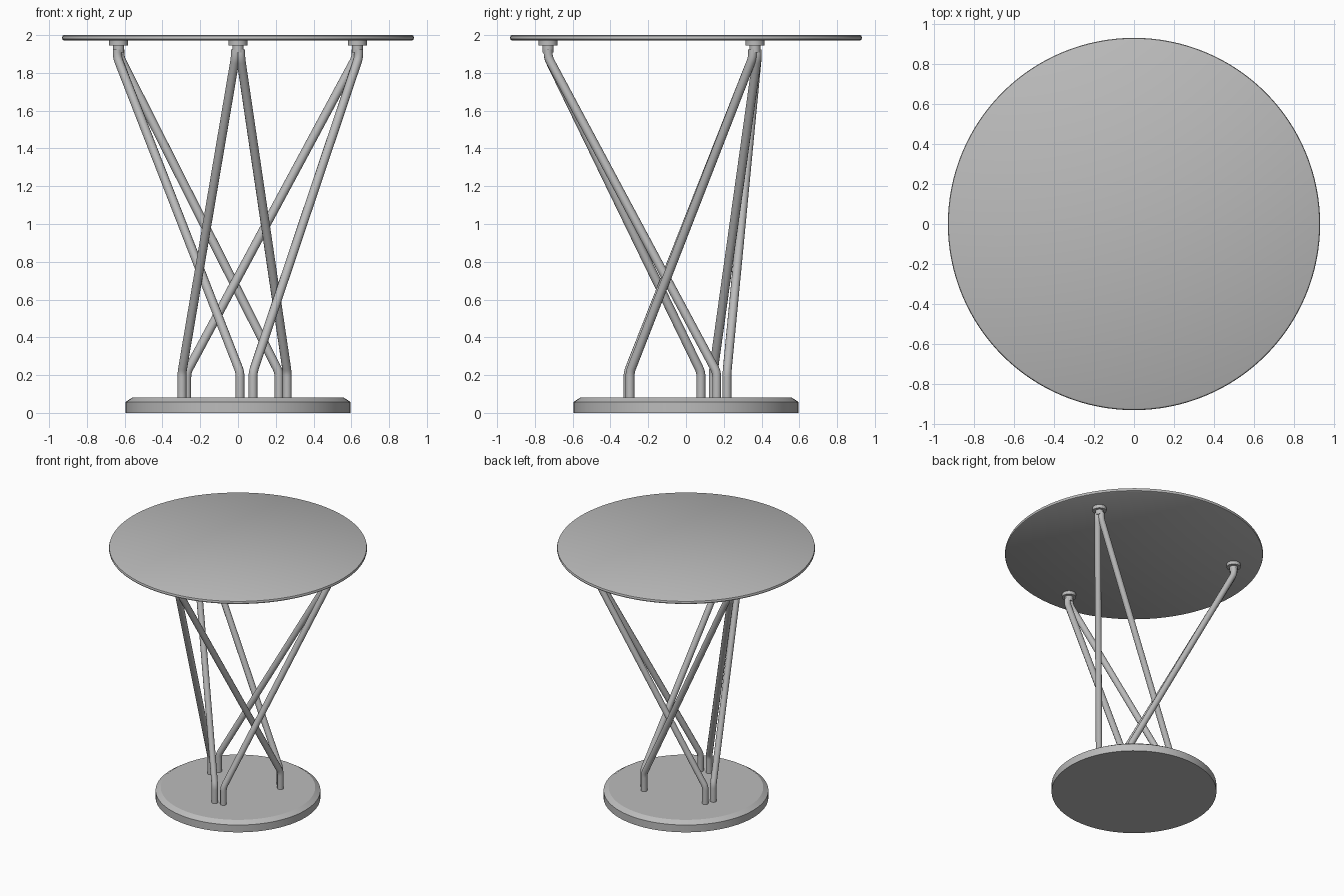
import bpy, bmesh, math
from mathutils import Vector

cube = bpy.data.objects.get("Cube")
if cube:
    bpy.data.objects.remove(cube, do_unlink=True)

metal = bpy.data.materials.new("grey_metal")
metal.use_nodes = True
GREY = (0.5, 0.5, 0.5, 1)
metal.diffuse_color = GREY
for node in metal.node_tree.nodes:
    if node.type == 'BSDF_PRINCIPLED':
        node.inputs["Base Color"].default_value = GREY


def select_only(obj):
    bpy.ops.object.select_all(action='DESELECT')
    obj.select_set(True)
    bpy.context.view_layer.objects.active = obj


def lathe(name, profile, segments, location=(0, 0, 0)):
    """Solid of revolution from (radius, height) points, closed with flat caps."""
    bm = bmesh.new()
    rings = []
    for r, z in profile:
        ring = []
        for i in range(segments):
            a = math.tau * i / segments
            ring.append(bm.verts.new((r * math.cos(a), r * math.sin(a), z)))
        rings.append(ring)
    for low, high in zip(rings, rings[1:]):
        for i in range(segments):
            j = (i + 1) % segments
            bm.faces.new((low[i], low[j], high[j], high[i]))
    bm.faces.new(rings[0][::-1])
    bm.faces.new(rings[-1])
    mesh = bpy.data.meshes.new(name)
    bm.to_mesh(mesh)
    bm.free()
    mesh.materials.append(metal)
    obj = bpy.data.objects.new(name, mesh)
    obj.location = location
    bpy.context.collection.objects.link(obj)
    select_only(obj)
    bpy.ops.object.shade_smooth_by_angle(angle=math.radians(30))
    return obj


def polar(radius, degrees, z):
    a = math.radians(degrees)
    return Vector((radius * math.cos(a), radius * math.sin(a), z))


def rounded_path(points, reach, steps=4):
    """Replace each inner corner with a short quadratic arc."""
    path = [points[0]]
    for before, corner, after in zip(points, points[1:], points[2:]):
        start = corner + (before - corner).normalized() * reach
        end = corner + (after - corner).normalized() * reach
        for k in range(steps + 1):
            t = k / steps
            path.append(start * (1 - t) ** 2 + corner * 2 * t * (1 - t) + end * t * t)
    return path + [points[-1]]


def tube(name, path, radius):
    curve = bpy.data.curves.new(name, 'CURVE')
    curve.dimensions = '3D'
    curve.bevel_depth = radius
    curve.bevel_resolution = 4
    curve.use_fill_caps = True
    spline = curve.splines.new('POLY')
    spline.points.add(len(path) - 1)
    for point, co in zip(spline.points, path):
        point.co = (*co, 1)
    curve.materials.append(metal)
    obj = bpy.data.objects.new(name, curve)
    bpy.context.collection.objects.link(obj)
    select_only(obj)
    bpy.ops.object.convert(target='MESH')
    bpy.ops.object.shade_smooth_by_angle(angle=math.radians(40))


# Base disc with a chamfered rim
lathe("base", [(0.595, 0), (0.595, 0.058), (0.558, 0.082)], 96)

# Thin round top with a rounded edge
lathe("table_top", [(0.922, 1.972), (0.929, 1.976), (0.932, 1.986),
                    (0.929, 1.996), (0.922, 2.0)], 128)

# Three mounts, each holding two slanted rods
for n, angle in enumerate((-90, 30, 150), 1):
    mount = polar(0.73, angle, 0)
    lathe(f"mount_{n}", [(0.029, 1.907), (0.029, 1.945), (0.05, 1.945), (0.05, 1.974)],
          32, mount)
    tangent = polar(1, angle + 90, 0)
    for side, turn, offset in (("a", 122, 0.014), ("b", -105, -0.014)):
        head = mount + tangent * offset
        foot = polar(0.307, angle + turn, 0)
        corners = [foot + Vector((0, 0, 0.07)), foot + Vector((0, 0, 0.215)),
                   head + Vector((0, 0, 1.882)), head + Vector((0, 0, 1.925))]
        tube(f"rod_{n}{side}", rounded_path(corners, 0.025), 0.0235)
